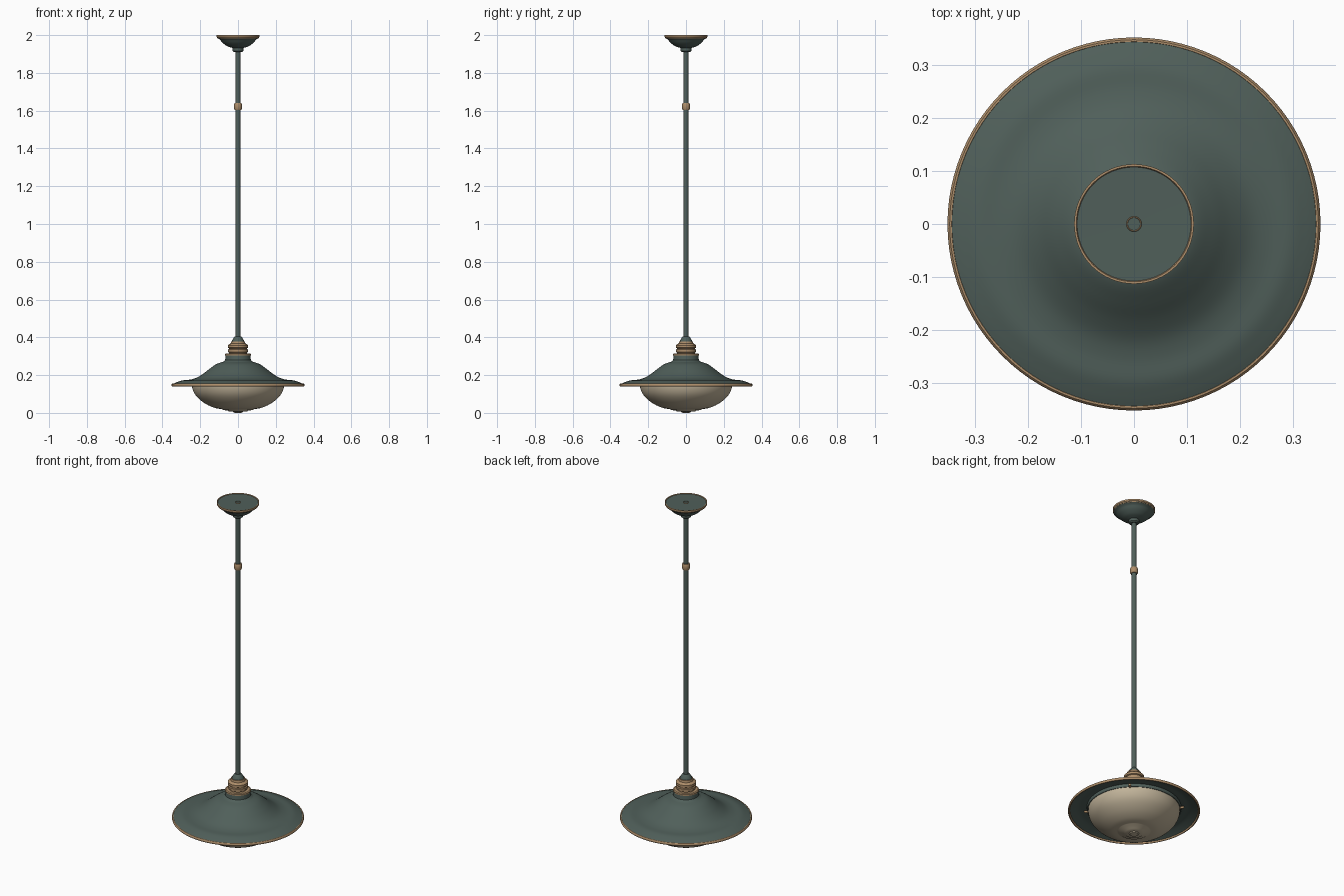
import bpy, bmesh, math
from mathutils import Vector, Matrix

cube = bpy.data.objects.get("Cube")
if cube:
    bpy.data.objects.remove(cube, do_unlink=True)


def material(name, rgb):
    m = bpy.data.materials.new(name)
    m.use_nodes = True
    m.diffuse_color = (*rgb, 1)
    m.node_tree.nodes["Principled BSDF"].inputs["Base Color"].default_value = (*rgb, 1)
    return m


green = material("dark green enamel", (0.08, 0.115, 0.102))
brass = material("aged brass", (0.42, 0.27, 0.145))
glass = material("cream glass", (0.53, 0.45, 0.32))


def curve(points, steps=5):
    """Smooth a profile with a spline through its points."""
    pts = [Vector(p) for p in points]
    pts = [pts[0]] + pts + [pts[-1]]
    out = []
    for a, b, c, d in zip(pts, pts[1:], pts[2:], pts[3:]):
        for i in range(steps):
            t = i / steps
            out.append(0.5 * (2 * b + (c - a) * t + (2 * a - 5 * b + 4 * c - d) * t * t
                              + (3 * b - a - 3 * c + d) * t ** 3))
    return [(max(p.x, 0), p.y) for p in out + [pts[-1]]]


def finish(name, bm, mat):
    bmesh.ops.recalc_face_normals(bm, faces=bm.faces)
    mesh = bpy.data.meshes.new(name)
    bm.to_mesh(mesh)
    bm.free()
    mesh.materials.append(mat)
    ob = bpy.data.objects.new(name, mesh)
    bpy.context.collection.objects.link(ob)
    bpy.ops.object.select_all(action="DESELECT")
    ob.select_set(True)
    bpy.context.view_layer.objects.active = ob
    bpy.ops.object.shade_smooth_by_angle(angle=math.radians(35))
    return ob


def lathe(name, profile, mat, sides=64, closed=False):
    """Turn a (radius, height) profile around the vertical axis."""
    bm = bmesh.new()
    verts = [bm.verts.new((r, 0, z)) for r, z in profile]
    pairs = list(zip(verts, verts[1:])) + ([(verts[-1], verts[0])] if closed else [])
    edges = [bm.edges.new(p) for p in pairs]
    bmesh.ops.spin(bm, geom=verts + edges, cent=(0, 0, 0), axis=(0, 0, 1),
                   angle=math.tau, steps=sides, use_merge=True)
    bmesh.ops.remove_doubles(bm, verts=bm.verts, dist=1e-5)
    return finish(name, bm, mat)


def ring(name, radius, height, half_width, half_height, mat):
    """Rounded band around the axis."""
    loop = [(radius + half_width * math.cos(a), height + half_height * math.sin(a))
            for a in (math.tau * i / 10 for i in range(10))]
    return lathe(name, loop, mat, 96, closed=True)


# Ceiling canopy with brass edge
lathe("ceiling_canopy",
      [(0, 1.996), (0.014, 1.996), (0.11, 1.997), (0.11, 1.985), (0.1, 1.979)]
      + curve([(0.094, 1.974), (0.08, 1.958), (0.058, 1.942), (0.036, 1.934)])
      + [(0.028, 1.932), (0.028, 1.917), (0.022, 1.911), (0, 1.911)], green)
lathe("canopy_edge", [(0.109, 2), (0.113, 2), (0.113, 1.99), (0.108, 1.983),
                      (0.1, 1.983), (0.104, 1.99)], brass, closed=True)
ring("canopy_center_ring", 0.013, 1.996, 0.0015, 0.003, brass)

# Hanging rod and coupler
lathe("rod", [(0, 0.36), (0.0135, 0.36), (0.0135, 1.998), (0, 1.998)], green, 24)
lathe("rod_coupler", [(0.012, 1.604), (0.018, 1.604), (0.021, 1.61), (0.021, 1.634),
                      (0.018, 1.64), (0.012, 1.64)], brass, 32)

# Stepped socket above the shade
lathe("socket_cap", [(0, 0.37), (0.034, 0.37), (0.032, 0.382), (0.024, 0.396),
                     (0.017, 0.405), (0, 0.405)], green, 48)
lathe("socket", [(0, 0.3), (0.048, 0.3), (0.048, 0.32), (0.053, 0.323), (0.053, 0.335),
                 (0.048, 0.338), (0.048, 0.342), (0.054, 0.345), (0.054, 0.358),
                 (0.048, 0.364), (0.039, 0.367), (0.037, 0.379), (0, 0.379)], brass, 48)
lathe("shade_collar", [(0.04, 0.304), (0.069, 0.304), (0.069, 0.311), (0.064, 0.315),
                       (0.04, 0.315)], brass)

# Bell shade, turned as one thin shell
outer = [(0.066, 0.306), (0.068, 0.28)] + curve(
    [(0.078, 0.271), (0.115, 0.258), (0.15, 0.234), (0.185, 0.207), (0.22, 0.186),
     (0.255, 0.176), (0.295, 0.172), (0.325, 0.162), (0.346, 0.153)])
inner = [(r - 0.003, z - 0.007) for r, z in reversed(outer)]
lathe("shade", [(0, 0.306)] + outer + inner + [(0, 0.299)], green, 96)
ring("shade_rim", 0.346, 0.147, 0.006, 0.008, brass)

# Glass bowl with stepped tip, and its holder
lathe("glass_bowl", [(0.235, 0.18)] + curve(
    [(0.243, 0.165), (0.243, 0.135), (0.23, 0.102), (0.205, 0.073), (0.168, 0.046),
     (0.125, 0.027), (0.085, 0.02)])
    + [(0.077, 0.015), (0.055, 0.012), (0.05, 0.008), (0.026, 0.006),
       (0.022, 0.001), (0.01, 0), (0, 0)], glass, 96)
ring("glass_holder", 0.247, 0.163, 0.005, 0.012, green)

# Four thumb screws around the holder
for i in range(4):
    turn = Matrix.Rotation(math.pi / 4 + i * math.pi / 2, 4, "Z")
    bm = bmesh.new()
    bmesh.ops.create_cone(bm, cap_ends=True, segments=16, radius1=0.007, radius2=0.007,
                          depth=0.024, matrix=turn @ Matrix.Translation((0.256, 0, 0.154))
                          @ Matrix.Rotation(math.pi / 2, 4, "Y"))
    finish("holder_screw_%d" % (i + 1), bm, brass)
